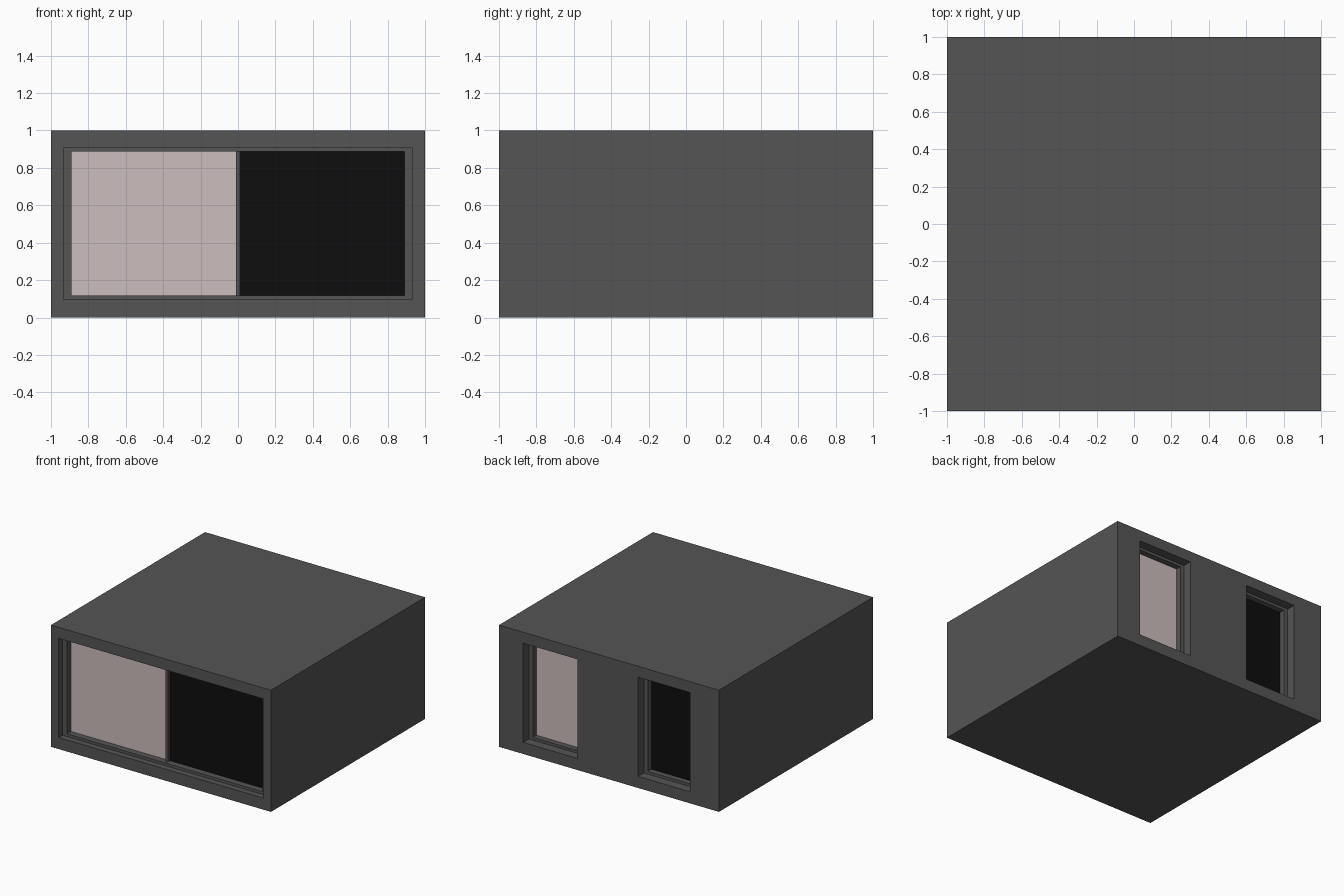
import bpy, bmesh

if "Cube" in bpy.data.objects:
    bpy.data.objects.remove(bpy.data.objects["Cube"])


def material(name, rgb):
    m = bpy.data.materials.new(name)
    m.diffuse_color = (*rgb, 1)
    m.use_nodes = True
    m.node_tree.nodes["Principled BSDF"].inputs["Base Color"].default_value = m.diffuse_color
    return m


GREY = material("dark grey", (0.09, 0.09, 0.09))
PINK = material("pale pink", (0.61, 0.51, 0.51))
BLACK = material("near black", (0.0043, 0.0043, 0.0043))


def finish(name, bm, mat):
    bmesh.ops.recalc_face_normals(bm, faces=bm.faces)
    mesh = bpy.data.meshes.new(name)
    bm.to_mesh(mesh)
    bm.free()
    obj = bpy.data.objects.new(name, mesh)
    bpy.context.collection.objects.link(obj)
    mesh.materials.append(mat)
    return obj


def box(name, x, y, z, mat):
    """Box from (min, max) ranges."""
    bm = bmesh.new()
    bmesh.ops.create_cube(bm, size=1)
    for v in bm.verts:
        v.co = [r[0] if c < 0 else r[1] for c, r in zip(v.co, (x, y, z))]
    return finish(name, bm, mat)


def ring(name, x, z, fx, fz, y, mat):
    """Rectangular window frame with side width fx and rail height fz."""
    bm = bmesh.new()

    def loop(ix, iz, yy):
        x0, x1, z0, z1 = x[0] + ix, x[1] - ix, z[0] + iz, z[1] - iz
        return [bm.verts.new((a, yy, b))
                for a, b in ((x0, z0), (x1, z0), (x1, z1), (x0, z1))]

    loops = [loop(0, 0, y[0]), loop(fx, fz, y[0]), loop(fx, fz, y[1]), loop(0, 0, y[1])]
    for k in range(4):
        a, b = loops[k], loops[(k + 1) % 4]
        for i in range(4):
            j = (i + 1) % 4
            bm.faces.new((a[i], a[j], b[j], b[i]))
    return finish(name, bm, mat)


# solid body
body = box("body", (-1, 1), (-1, 1), (0, 1), GREY)

Z = (0.095, 0.91)
FZ = 0.022
# name, x range, side (-1 front, 1 back), frame depth, pane depth, frame width
WINDOWS = [
    ("front_window", (-0.93, 0.93), -1, 0.05, 0.105, 0.04),
    ("back_window_pink", (0.285, 0.78), 1, 0.075, 0.125, 0.035),
    ("back_window_black", (-0.735, -0.265), 1, 0.075, 0.125, 0.035),
]

for name, x, s, d1, d2, fw in WINDOWS:
    # window recess cut into the body
    cutter = box(name + "_cutter", x, sorted((s * 1.1, s * (1 - d2))), Z, GREY)
    cutter.hide_render = True
    mod = body.modifiers.new(name, "BOOLEAN")
    mod.operation, mod.solver, mod.object = "DIFFERENCE", "EXACT", cutter
    bpy.context.view_layer.objects.active = body
    bpy.ops.object.modifier_apply(modifier=mod.name)
    bpy.data.objects.remove(cutter)

    # stepped frame inside the recess
    ring(name + "_frame", x, Z, fw, FZ, (s * (1 - d1), s * (1 - d2)), GREY)

    # window panes
    y = sorted((s * (1 - d2 + 0.003), s * (1 - d2 - 0.003)))
    zp = (Z[0] + FZ, Z[1] - FZ)
    xa, xb = x[0] + fw, x[1] - fw
    if s < 0:
        box("front_pane_left", (xa, 0), y, zp, PINK)
        box("front_pane_right", (0, xb), y, zp, BLACK)
        box("front_mullion", (-0.01, 0.01), (-0.925, -1 + d2 + 0.003), zp, GREY)
    else:
        box(name + "_pane", (xa, xb), y, zp, PINK if xa > 0 else BLACK)
